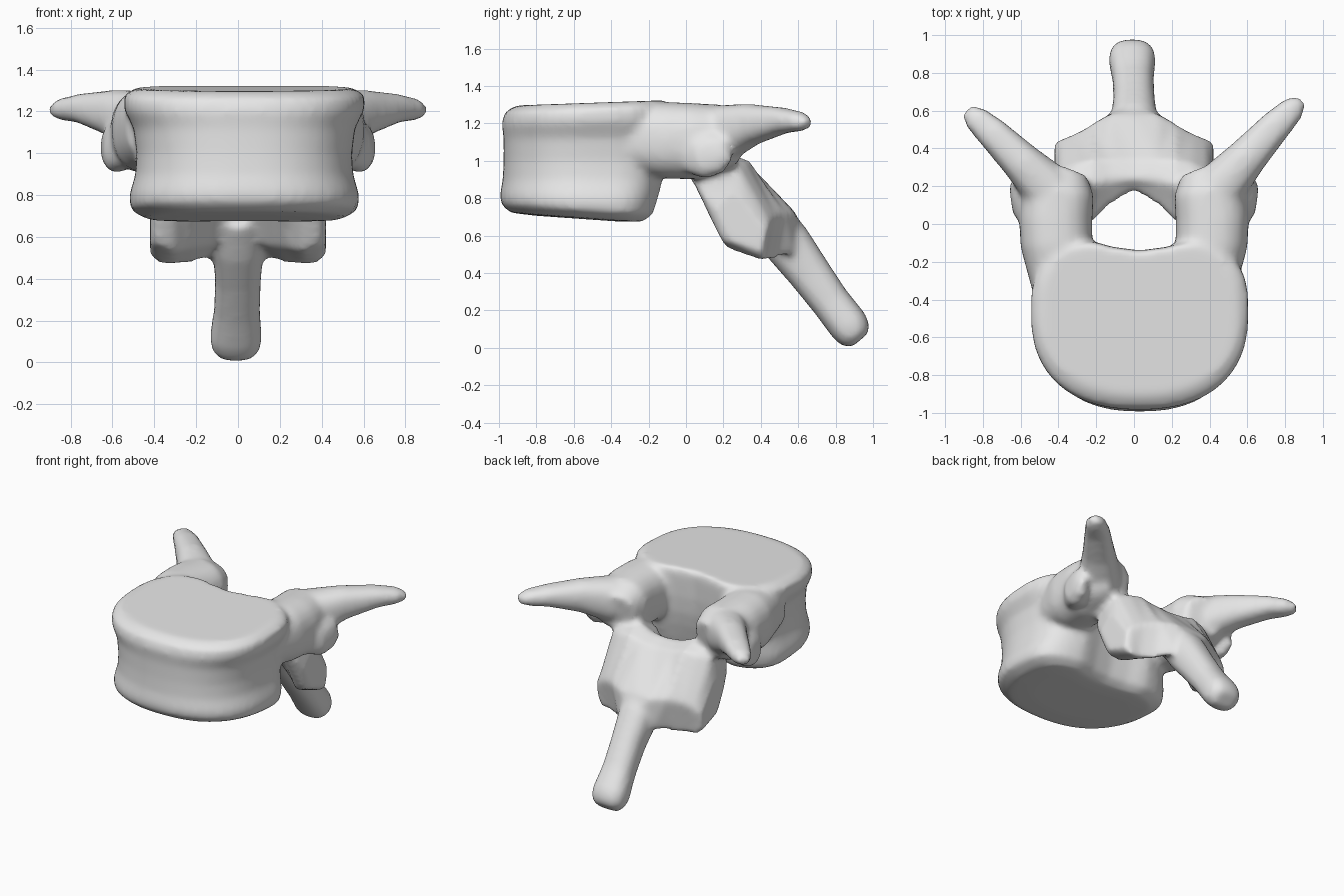
import bpy, bmesh, math
from mathutils import Vector

cube = bpy.data.objects.get("Cube")
if cube:
    bpy.data.objects.remove(cube)

bone = bpy.data.materials.new("light_grey_bone")
bone.use_nodes = True
bone.diffuse_color = (0.8, 0.8, 0.8, 1)
bone.node_tree.nodes["Principled BSDF"].inputs["Base Color"].default_value = (0.8, 0.8, 0.8, 1)
parts = []


def skin(name, rings):
    """Bridge equal-length rings of points into a closed solid."""
    bm = bmesh.new()
    rows = [[bm.verts.new(p) for p in ring] for ring in rings]
    n = len(rows[0])
    for a, b in zip(rows, rows[1:]):
        for i in range(n):
            j = (i + 1) % n
            bm.faces.new((a[i], a[j], b[j], b[i]))
    bm.faces.new(rows[0])
    bm.faces.new(rows[-1])
    bmesh.ops.triangulate(bm, faces=bm.faces[:])
    bmesh.ops.recalc_face_normals(bm, faces=bm.faces[:])
    mesh = bpy.data.meshes.new(name)
    bm.to_mesh(mesh)
    bm.free()
    mesh.materials.append(bone)
    obj = bpy.data.objects.new(name, mesh)
    bpy.context.collection.objects.link(obj)
    parts.append(obj)


def power(v, e):
    return math.copysign(abs(v) ** e, v)


def tube(name, stations, side=1, lag=0.0, exponent=2.4):
    """Rounded tube through (x, y, z, half width, half height) stations."""
    pts = []
    for x, y, z, _, _ in stations:
        y -= lag * max(0, x - 0.4)
        pts.append(Vector((x * side, y, z)))
    rings = []
    for i, (c, st) in enumerate(zip(pts, stations)):
        t = (pts[min(i + 1, len(pts) - 1)] - pts[max(i - 1, 0)]).normalized()
        across = t.cross(Vector((0, 0, 1))).normalized()
        up = across.cross(t)
        ring = []
        for k in range(24):
            a = math.tau * k / 24
            ring.append(c + across * st[3] * power(math.cos(a), 2 / exponent)
                        + up * st[4] * power(math.sin(a), 2 / exponent))
        rings.append(ring)
    skin(name, rings)


# Body: waisted block, rounded in front, hollowed behind for the canal
body_levels = [  # z, half width, front y, back y, slope
    (0.685, 0.34, -0.80, -0.32, -0.07), (0.692, 0.47, -0.94, -0.22, -0.07),
    (0.735, 0.545, -0.99, -0.165, -0.07), (0.80, 0.55, -0.995, -0.14, -0.03),
    (0.90, 0.52, -0.98, -0.11, 0), (1.0, 0.515, -0.975, -0.09, 0),
    (1.12, 0.53, -0.975, -0.08, 0), (1.21, 0.575, -0.985, -0.08, 0.02),
    (1.275, 0.575, -0.97, -0.08, 0.035), (1.31, 0.52, -0.91, -0.09, 0.035),
    (1.31, 0.34, -0.80, -0.2, 0.035)]
rings = []
for z, half, front, back, slope in body_levels:
    ring = []
    for k in range(56):
        a = math.tau * k / 56
        c, s = math.cos(a), math.sin(a)
        e = 2 / 2.35 if s < 0 else 2 / 3.2
        x = half * power(c, e)
        y = -0.48 + power(s, e) * (back + 0.48 if s > 0 else -0.48 - front)
        if s > 0:
            y -= 0.06 * max(0, 1 - (x / 0.25) ** 2)
        ring.append((x + 0.03, y, z + slope * (y + 0.5)))
    rings.append(ring)
skin("body", rings)

for side, label in ((1, "left"), (-1, "right")):
    # Pedicle bridging the body and the arch
    tube(label + "_pedicle", [
        (0.40, -0.38, 1.12, 0.13, 0.16), (0.41, -0.12, 1.11, 0.19, 0.205),
        (0.415, 0.03, 1.105, 0.195, 0.205), (0.40, 0.18, 1.12, 0.19, 0.18),
        (0.37, 0.28, 1.10, 0.13, 0.13)], side)
    # Transverse process sweeping out and back
    tube(label + "_transverse_process", [
        (0.34, 0.06, 1.13, 0.13, 0.15), (0.47, 0.21, 1.15, 0.135, 0.15),
        (0.60, 0.355, 1.195, 0.105, 0.11), (0.75, 0.52, 1.215, 0.085, 0.07),
        (0.84, 0.61, 1.21, 0.068, 0.052), (0.885, 0.655, 1.20, 0.035, 0.03)],
        side, lag=0.0 if side > 0 else 0.11)
    # Rib facet: small lip on the flank
    tube(label + "_rib_facet", [
        (0.54, 0.0, 1.0, 0.05, 0.07), (0.57, 0.08, 1.02, 0.075, 0.12),
        (0.60, 0.17, 1.04, 0.06, 0.11), (0.63, 0.23, 1.06, 0.03, 0.06)], side)

# Arch: sloping lamina with the lower joint facets at its corners
half_arch = [  # x, then (y, z) outline
    (0.0, [(.17, .95), (.24, 1.01), (.34, .97), (.58, .73), (.64, .60), (.42, .62)]),
    (0.13, [(.10, .94), (.23, 1.02), (.34, .98), (.58, .72), (.58, .50), (.39, .56)]),
    (0.22, [(.0, .93), (.21, 1.05), (.34, 1.0), (.53, .72), (.48, .475), (.30, .55)]),
    (0.31, [(.04, .88), (.2, 1.05), (.32, .99), (.48, .70), (.43, .46), (.22, .53)]),
    (0.39, [(.07, .84), (.18, 1.02), (.28, .97), (.45, .66), (.42, .475), (.19, .57)]),
    (0.42, [(.15, .74), (.24, .82), (.30, .80), (.43, .63), (.41, .51), (.25, .56)])]
stations = [(-x, o) for x, o in reversed(half_arch[1:])] + half_arch
skin("lamina_arch", [[(x, y, z) for y, z in o] for x, o in stations])

# Spinous process running down and back to a blunt tip
tube("spinous_process", [
    (0, 0.42, 0.72, 0.10, 0.12), (0, 0.54, 0.56, 0.125, 0.13),
    (0, 0.66, 0.40, 0.11, 0.115), (-.005, 0.77, 0.25, 0.11, 0.105),
    (-.01, 0.87, 0.12, 0.125, 0.108), (-.01, 0.905, 0.07, 0.115, 0.095),
    (-.01, 0.93, 0.04, 0.08, 0.06)])

# Fuse all parts into one smooth bone
bpy.ops.object.select_all(action="DESELECT")
for obj in parts:
    obj.select_set(True)
bpy.context.view_layer.objects.active = parts[0]
bpy.ops.object.join()
vertebra = bpy.context.object
vertebra.name = "vertebra"
remesh = vertebra.modifiers.new("fuse", "REMESH")
remesh.mode = "VOXEL"
remesh.voxel_size = 0.02
remesh.use_smooth_shade = True
soften = vertebra.modifiers.new("soften", "SMOOTH")
soften.factor = 0.5
soften.iterations = 8
